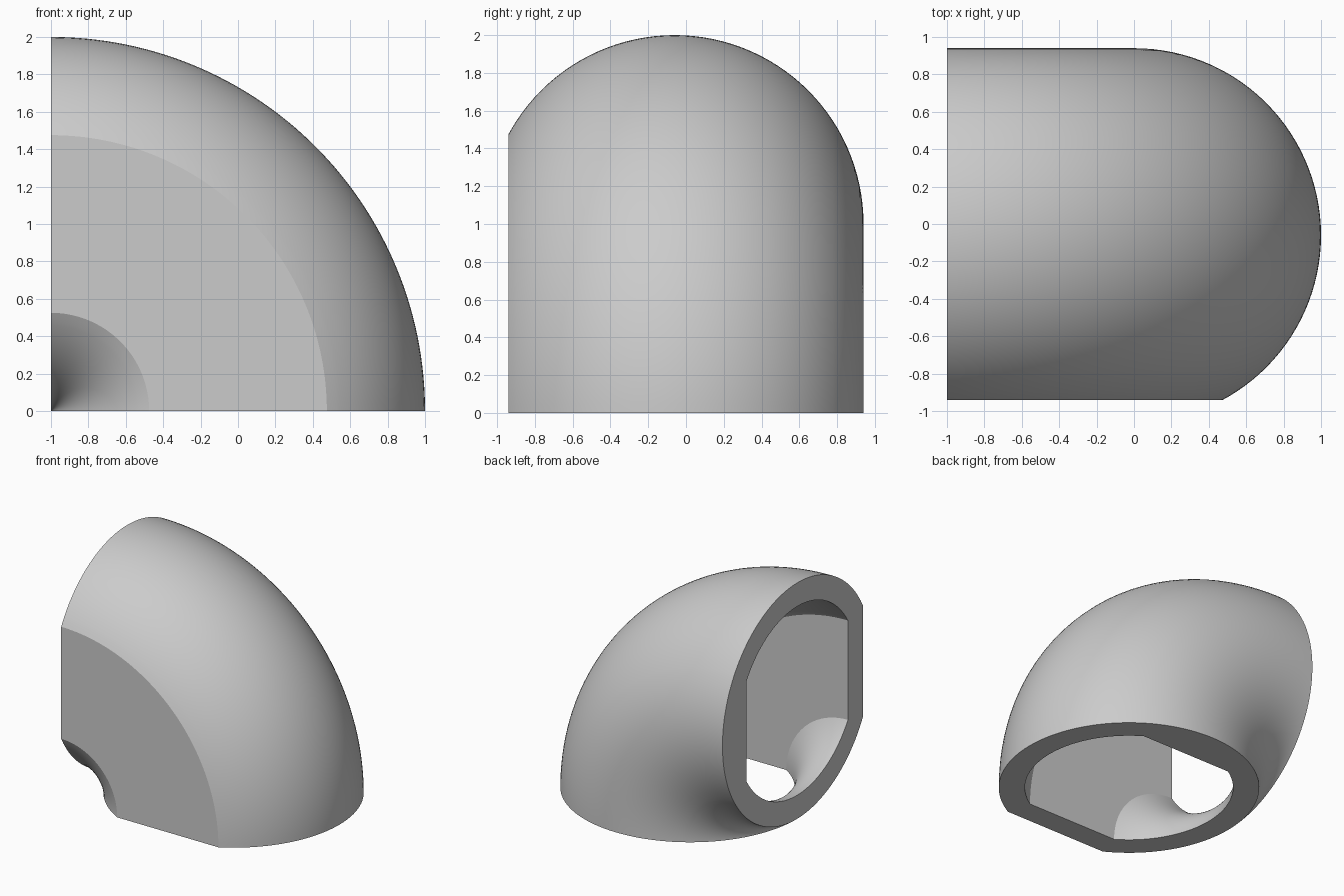
import bpy
import bmesh
from math import sin, cos, pi, acos, radians

cube = bpy.data.objects.get("Cube")
if cube:
    bpy.data.objects.remove(cube, do_unlink=True)

BEND = 1.0              # bend radius of the elbow
MID_Y = -0.06           # centre line depth
OUTER, INNER = 1.0, 0.8
OUTER_FLAT, INNER_FLAT = 0.88, 0.68
STEPS = 64              # segments along the bend

grey = bpy.data.materials.new("plain_grey")
grey.use_nodes = True
colour = (0.6, 0.6, 0.6, 1)
grey.diffuse_color = colour
grey.node_tree.nodes["Principled BSDF"].inputs["Base Color"].default_value = colour

# Section angles, measured from the front, including the corners of the flats
a_out, a_in = acos(OUTER_FLAT / OUTER), acos(INNER_FLAT / INNER)
angles = {round(2 * pi * i / 120, 5) for i in range(120)}
angles |= {a_out, 2 * pi - a_out}
angles |= {a_in, pi - a_in, pi + a_in, 2 * pi - a_in}
angles = sorted(angles)


def section(radius, front, back):
    """Circle trimmed flat at front and back, as (distance from bend axis, y)."""
    return [(BEND + radius * sin(a),
             MID_Y + max(-front, min(back, -radius * cos(a)))) for a in angles]


def sweep(bm, points):
    """Carry a section through a quarter turn and return its rings."""
    rings = []
    for k in range(STEPS + 1):
        t = pi / 2 * k / STEPS
        rings.append([bm.verts.new((-1 + r * cos(t), y, r * sin(t)))
                      for r, y in points])
    for a, b in zip(rings, rings[1:]):
        skin(bm, a, b)
    return rings


def skin(bm, a, b):
    """Join two closed rings with quads."""
    for i in range(len(a)):
        j = (i + 1) % len(a)
        bm.faces.new((a[i], a[j], b[j], b[i]))


# Hollow elbow: outer shell, bore and the two open rims
bm = bmesh.new()
shell = sweep(bm, section(OUTER, OUTER_FLAT, OUTER))
bore = sweep(bm, section(INNER, INNER_FLAT, INNER_FLAT))
for end in (0, -1):
    skin(bm, shell[end], bore[end])
bmesh.ops.remove_doubles(bm, verts=bm.verts, dist=1e-5)
bmesh.ops.recalc_face_normals(bm, faces=bm.faces)

mesh = bpy.data.meshes.new("pipe_elbow")
bm.to_mesh(mesh)
bm.free()
mesh.materials.append(grey)
elbow = bpy.data.objects.new("pipe_elbow", mesh)
bpy.context.collection.objects.link(elbow)

bpy.ops.object.select_all(action='DESELECT')
elbow.select_set(True)
bpy.context.view_layer.objects.active = elbow
bpy.ops.object.shade_smooth_by_angle(angle=radians(15))
